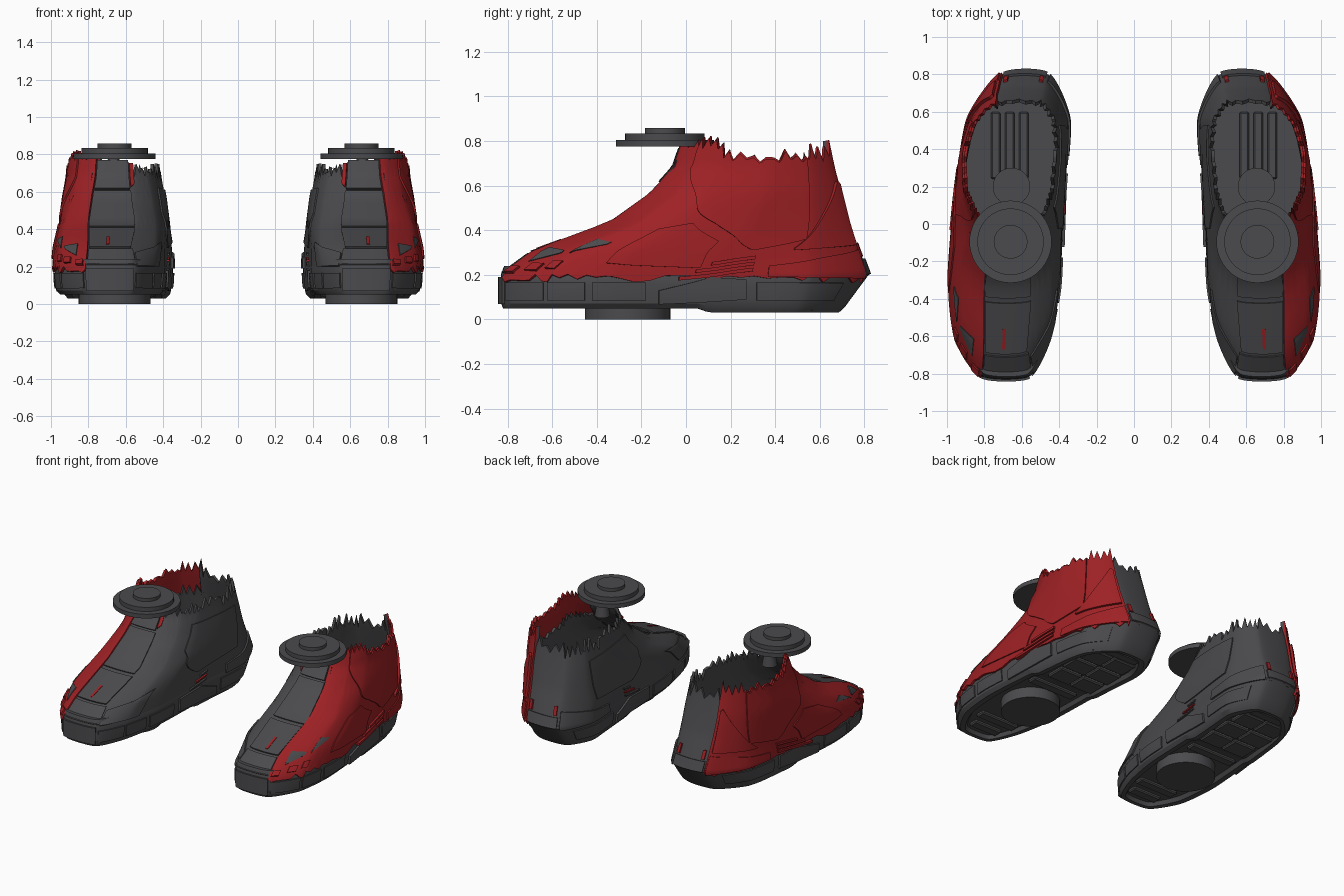
import bpy, bmesh, math, random
from mathutils import Vector

if "Cube" in bpy.data.objects:
    bpy.data.objects.remove(bpy.data.objects["Cube"])

random.seed(4)
CX = 0.665
U = (0, .12, .3, .6, .85, 1)          # stations along each horizontal slice
# height, front y, back y, outer x at stations, inner x at stations
RINGS = [
    (.20, -.815, .80, (.81, .945, .98, .94, .875, .70), (.56, .455, .395, .375, .35, .46)),
    (.30, -.68, .765, (.80, .935, .97, .935, .865, .71), (.58, .44, .395, .375, .355, .47)),
    (.43, -.33, .72, (.80, .915, .94, .92, .855, .72), (.55, .44, .39, .372, .38, .48)),
    (.56, -.15, .685, (.78, .87, .915, .915, .85, .73), (.57, .46, .41, .388, .40, .49)),
    (.68, -.045, .655, (.76, .85, .89, .895, .84, .73), (.58, .48, .43, .41, .42, .50)),
    (.84, .01, .63, (.75, .83, .88, .885, .83, .72), (.59, .48, .45, .43, .44, .52)),
]
red = bpy.data.materials.new("red_paint")
red.diffuse_color = (.34, .015, .018, 1)
red.use_nodes = True
red.node_tree.nodes["Principled BSDF"].inputs["Base Color"].default_value = red.diffuse_color
dark = bpy.data.materials.new("dark_grey")
dark.diffuse_color = (.07, .07, .075, 1)
dark.use_nodes = True
dark.node_tree.nodes["Principled BSDF"].inputs["Base Color"].default_value = dark.diffuse_color


def ring_point(r, t):
    z, yf, yb, right, left = r
    pts = [Vector((x, yf + u * (yb - yf))) for x, u in zip(right, U)]
    pts += [Vector((x, yf + u * (yb - yf))) for x, u in zip(left, U)][::-1]
    i, f = int(math.floor(t)), t - math.floor(t)
    a, b, c, d = (pts[(i + k) % 12] for k in (-1, 0, 1, 2))
    m, n = (c - a) * .32, (d - b) * .32
    return (b * (2*f**3 - 3*f*f + 1) + m * (f**3 - 2*f*f + f)
            + c * (3*f*f - 2*f**3) + n * (f**3 - f*f))


# Point on the shoe surface: t runs round the outline (0-5 outer, 6-11 inner side)
def surf(t, z):
    if z < .2:
        p = ring_point(RINGS[0], t)
        k = (.2 - z) / .17
        x = CX + (p.x - CX) * (1 - .07 * k**3)
        y = p.y - .12 * k * max(0, p.y - .4) / .4
        return Vector((x, y, z))
    for lo, hi in zip(RINGS, RINGS[1:]):
        if z <= hi[0] or hi is RINGS[-1]:
            f = (z - lo[0]) / (hi[0] - lo[0])
            p = ring_point(lo, t).lerp(ring_point(hi, t), f)
            return Vector((p.x, p.y, z))


# Torn upper rim: random teeth about a base height
def base_rim(t):
    return (.775 if t < 2 else .72 if t < 5 else .67 if t < 8 else .70 if t < 11 else .76)


teeth = []
for i in range(96):
    amp = 0 if i >= 88 else .075 if 32 < i < 76 else .045
    wave = 1 if i % 2 else random.choice((-.5, -.3, .2))
    teeth.append(base_rim(i / 8) + amp * wave * random.uniform(.1, 1.1))


def rim(t):
    s = (t % 12) * 8
    i, f = int(s), s - int(s)
    return teeth[i % 96] * (1 - f) + teeth[(i + 1) % 96] * f


def lerps(*pts):
    def fn(t):
        for (a, za), (b, zb) in zip(pts, pts[1:]):
            if t <= b:
                return za + (zb - za) * max(0, t - a) / (b - a)
        return pts[-1][1]
    return fn


def finish(name, verts, faces, mat, thick=0, offset=1):
    me = bpy.data.meshes.new(name)
    me.from_pydata(verts, [], faces)
    ob = bpy.data.objects.new(name, me)
    bpy.context.collection.objects.link(ob)
    me.materials.append(mat)
    if thick:
        s = ob.modifiers.new("thick", 'SOLIDIFY')
        s.thickness, s.offset = thick, offset
    ob.modifiers.new("other_shoe", 'MIRROR').use_mirror_merge = False
    return ob


# Surface patch between two edge curves
def patch(name, t0, t1, lo, hi, mat, thick=.01, rows=8, offset=1, res=24):
    lof = lo if callable(lo) else lambda t: lo
    hif = hi if callable(hi) else lambda t: hi
    n = max(3, round((t1 - t0) * res))
    verts, faces = [], []
    for i in range(n + 1):
        t = t0 + (t1 - t0) * i / n
        a = lof(t)
        b = max(hif(t), a + .003)
        verts += [surf(t, a + (b - a) * j / rows) for j in range(rows + 1)]
    w = rows + 1
    for i in range(n):
        for j in range(rows):
            k = i * w + j
            faces.append((k, k + w, k + w + 1, k + 1))
    return finish(name, verts, faces, mat, thick, offset)


def loft(name, rows, mat):
    n = len(rows[0])
    faces = [(k*n + i, k*n + (i+1) % n, (k+1)*n + (i+1) % n, (k+1)*n + i)
             for k in range(len(rows) - 1) for i in range(n)]
    return finish(name, [v for r in rows for v in r], faces, mat)


def solid(name, build, mat):
    bm = bmesh.new()
    build(bm)
    me = bpy.data.meshes.new(name)
    bm.to_mesh(me)
    bm.free()
    ob = bpy.data.objects.new(name, me)
    bpy.context.collection.objects.link(ob)
    me.materials.append(mat)
    ob.modifiers.new("other_shoe", 'MIRROR').use_mirror_merge = False
    return ob


def cyl(name, x, y, z0, z1, r0, r1=None):
    def build(bm):
        g = bmesh.ops.create_cone(bm, cap_ends=True, segments=48, radius1=r0,
                                  radius2=r0 if r1 is None else r1, depth=z1 - z0)
        bmesh.ops.translate(bm, verts=g['verts'], vec=(x, y, (z0 + z1) / 2))
    return solid(name, build, dark)


def box(name, x, y, z, sx, sy, sz):
    def build(bm):
        g = bmesh.ops.create_cube(bm, size=1)
        bmesh.ops.scale(bm, verts=g['verts'], vec=(sx, sy, sz))
        bmesh.ops.translate(bm, verts=g['verts'], vec=(x, y, z))
        bmesh.ops.bevel(bm, geom=bm.edges[:], offset=.008, segments=1, affect='EDGES')
    return solid(name, build, dark)


# Sole with recessed underside and a footbed on top
TS = [i / 12 for i in range(144)]


def sole_row(k, scale=1, up=0, flat=None):
    row = []
    for t in TS:
        y0 = ring_point(RINGS[0], t).y
        bottom = .05 if y0 < .05 else .05 - .02 * min(1, (y0 - .05) / .06)
        p = surf(t, .2 + (bottom - .2) * k)
        row.append(Vector((CX + (p.x - CX) * scale, p.y * (1 - .25 * (1 - scale)),
                           p.z + up if flat is None else flat)))
    return row


loft("sole", [sole_row(1, 0, .025), sole_row(1, .76, .025), sole_row(1, .82), sole_row(1, .95),
              sole_row(.85), sole_row(.6), sole_row(.3), sole_row(0),
              sole_row(0, .93, 0, .24), sole_row(0, .0, 0, .24)], dark)

# Grey inner upper and red outer shell
patch("grey_upper", 0, 12, .19, lambda t: rim(t) - (.17 if .2 < t < 4.8 else 0),
      dark, .018, 16, -1)
jag = [random.uniform(.165, .20) for _ in range(42)]
patch("red_shell", 0, 5, lambda t: lerps(*[(i / 8, z) for i, z in enumerate(jag)])(t),
      rim, red, .014, 16)

# Raised red panels
patch("ankle_panel", 1, 3.9, lerps((1, .67), (2.2, .47), (3.3, .31), (3.9, .36)),
      lambda t: rim(t) - .01, red, .024)
patch("heel_strap", 3.75, 4.9, lerps((3.75, .31), (4.9, .33)),
      lerps((3.75, .32), (4.8, .62), (4.9, .6)), red, .03)
patch("vamp_panel", 1.75, 2.75, lerps((1.75, .25), (2.75, .23)),
      lerps((1.75, .40), (2.2, .43), (2.75, .35)), red, .022)
patch("heel_guard", 3.5, 4.95, .19, lerps((3.5, .24), (4.95, .31)), red, .022)
for i in range(3):
    z = .195 + i * .027
    patch("side_slat", 2.6 + i * .12, 3.35, lerps((2.6, z - .02), (3.35, z + .02)),
          lerps((2.6, z - .004), (3.35, z + .036)), red, .028, 2)
    patch("inner_slat", 8.0, 8.35 - i * .08, lerps((8, z + .02), (8.4, z)),
          lerps((8, z + .03), (8.4, z + .01)), red if i == 1 else dark, .012, 2)
# Torn patches on the toe
patch("toe_tear", .35, .8, lerps((.35, .25), (.8, .29)), lerps((.35, .31), (.8, .30)), dark, .018, 4)
patch("toe_tear", 1.0, 1.4, lerps((1, .29), (1.4, .33)), lerps((1, .35), (1.4, .34)), dark, .018, 4)
for i, t in enumerate((.1, .5, .85)):
    patch("toe_splinter", t, t + .22, .2 + i * .01, .225 + i * .015, red, .024, 2)

# Grey plates: toe, tongue, inner side and heel
patch("toe_plate", 10.9, 11.97, .205, .29, dark, .009)
patch("instep_plate", 10.95, 11.97, .30, .40, dark, .009)
patch("tongue_plate", 11.0, 11.97, .41, .60, dark, .009)
patch("tongue_top", 11.05, 11.95, .61, .765, dark, .014)
patch("tongue_splinter", 11.5, 11.56, .31, .35, red, .012, 2)
patch("tongue_edge", 10.82, 11.0, lerps((10.82, .64), (11, .62)), .75, red, .012, 4)
patch("inner_toe_guard", 9.6, 10.85, .2, lerps((9.6, .33), (10.85, .27)), dark, .01)
patch("inner_quarter", 7.2, 9.3, lerps((7.2, .33), (8.3, .30), (9.3, .48)),
      lerps((7.2, .60), (9.3, .62)), dark, .008)
patch("inner_heel_guard", 6.05, 7.5, .19, lerps((6.05, .31), (7.5, .25)), dark, .012)
patch("back_plate", 5.05, 5.95, .2, .27, dark, .012)
for t in (5.1, 5.8):
    patch("back_tab", t, t + .1, .28, .34, red, .012, 2)

# Midsole wings and side blocks on both sides
for a, b in ((2.45, 3.3), (7.7, 8.55)):
    m = (a + b) / 2
    patch("midsole_wing", a, b, lerps((a, .07), (b, .09)),
          lerps((a, .13), (m, .19), (b, .18)), dark, .014)
for a, b in ((.1, .9), (1.0, 1.6), (1.7, 2.35), (3.4, 4.6), (6.4, 7.6), (8.65, 9.3), (9.4, 10), (10.1, 10.9)):
    patch("sole_block", a, b, .085, .165, dark, .008, 4)
patch("toe_bumper", 11, 12, .07, .19, dark, .012, 4)

# Tread blocks under the sole
for y, w in ((.18, .36), (.34, .38), (.50, .36)):
    for s in (-1, 1):
        box("heel_tread", CX - .02 + s * w * .26, y, .055, w * .49, .14, .04)
box("heel_tread_back", CX - .05, .615, .055, .26, .07, .04)
for y, w in ((-.70, .22), (-.58, .30), (-.02, .36)):
    box("front_tread", CX + .01, y, .075, w, .07, .04)

# Inside ribs and heel pad
for x in (.59, .665, .74):
    box("inner_rib", x, .42, .25, .05, .36, .05)
cyl("inner_pad", .655, .2, .23, .29, .1)

# Round joints above the ankle and beneath the sole
cyl("ankle_post", .665, -.0, .66, .78, .05, .03)
cyl("ankle_disc_lower", .66, -.095, .775, .805, .22)
cyl("ankle_disc_middle", .66, -.095, .805, .835, .178)
cyl("ankle_disc_top", .66, -.095, .835, .858, .09)
cyl("sole_peg", .66, -.262, 0, .10, .192)

# Bake modifiers and shade
bpy.ops.object.select_all(action='SELECT')
bpy.context.view_layer.objects.active = bpy.context.selected_objects[0]
bpy.ops.object.convert(target='MESH')
bpy.ops.object.shade_smooth_by_angle(angle=math.radians(30))
